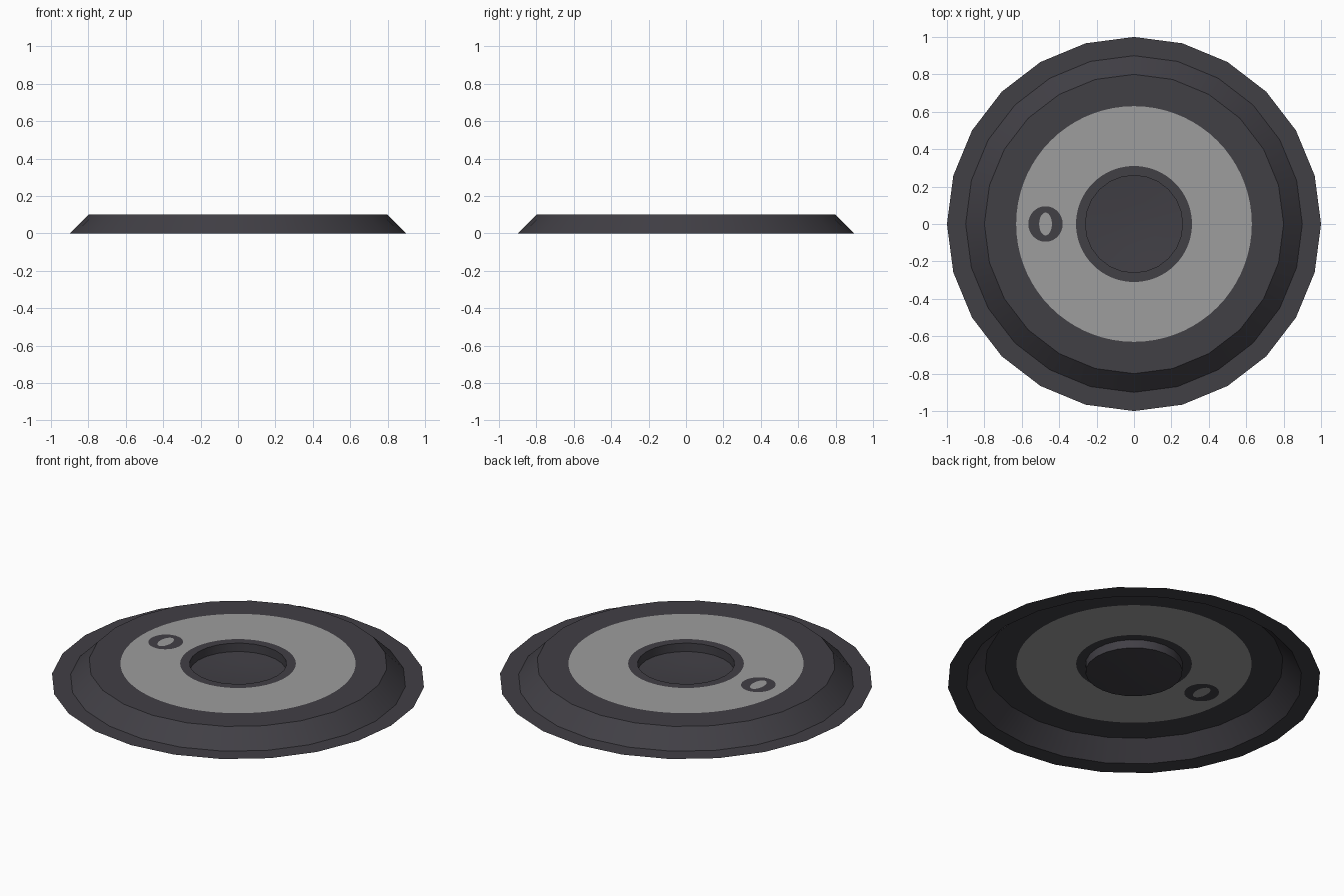
import bpy, bmesh, math

if "Cube" in bpy.data.objects:
    bpy.data.objects.remove(bpy.data.objects["Cube"])

SIDES = 24


def material(name, rgb):
    m = bpy.data.materials.new(name)
    m.diffuse_color = (*rgb, 1)
    m.use_nodes = True
    m.node_tree.nodes["Principled BSDF"].inputs["Base Color"].default_value = m.diffuse_color
    return m


dark = material("charcoal", (0.053, 0.050, 0.060))
grey = material("mid grey", (0.34, 0.34, 0.34))


def ring(bm, rx, ry, z, n, cx=0.0):
    return [bm.verts.new((cx + rx * math.cos(2 * math.pi * i / n),
                          ry * math.sin(2 * math.pi * i / n), z)) for i in range(n)]


def join(bm, a, b, mat=0):
    """Fill between outer ring a and inner ring b; one count divides the other."""
    n = min(len(a), len(b))
    ka, kb = len(a) // n, len(b) // n
    for i in range(n):
        outer = [a[(i * ka + j) % len(a)] for j in range(ka + 1)]
        inner = [b[(i * kb + j) % len(b)] for j in range(kb + 1)]
        bm.faces.new(outer + inner[::-1]).material_index = mat


def finish(name, bm):
    me = bpy.data.meshes.new(name)
    bm.to_mesh(me)
    bm.free()
    ob = bpy.data.objects.new(name, me)
    bpy.context.collection.objects.link(ob)
    me.materials.append(dark)
    me.materials.append(grey)
    bpy.ops.object.select_all(action='DESELECT')
    ob.select_set(True)
    bpy.context.view_layer.objects.active = ob
    bpy.ops.object.shade_smooth_by_angle(angle=math.radians(30))
    return ob


# Disc shell: flat rim, bevel, top with painted grey band, central well
bm = bmesh.new()
profile = [(1.0, 0.0, SIDES, 0), (0.9, 0.0, SIDES, 0), (0.8, 0.1, SIDES, 0),
           (0.63, 0.1, SIDES * 3, 0), (0.31, 0.1, SIDES * 3, 1),
           (0.26, 0.1, SIDES, 0), (0.26, 0.05, SIDES, 0), (0.13, 0.04, SIDES, 0)]
prev = None
for r, z, n, mat in profile:
    cur = ring(bm, r, r, z, n)
    if prev:
        join(bm, prev, cur, mat)
    prev = cur
# shallow dished floor of the well
centre = bm.verts.new((0, 0, 0.036))
for i in range(SIDES):
    bm.faces.new((prev[i], prev[(i + 1) % SIDES], centre))
finish("disc_shell", bm)

# Dark oval ring mark on the band, seen from both sides of the thin shell
for name, z in (("oval_mark_top", 0.1015), ("oval_mark_underside", 0.0985)):
    bm = bmesh.new()
    join(bm, ring(bm, 0.092, 0.095, z, 32, -0.473), ring(bm, 0.034, 0.061, z, 32, -0.473))
    if z < 0.1:
        bmesh.ops.reverse_faces(bm, faces=bm.faces[:])
    finish(name, bm)
